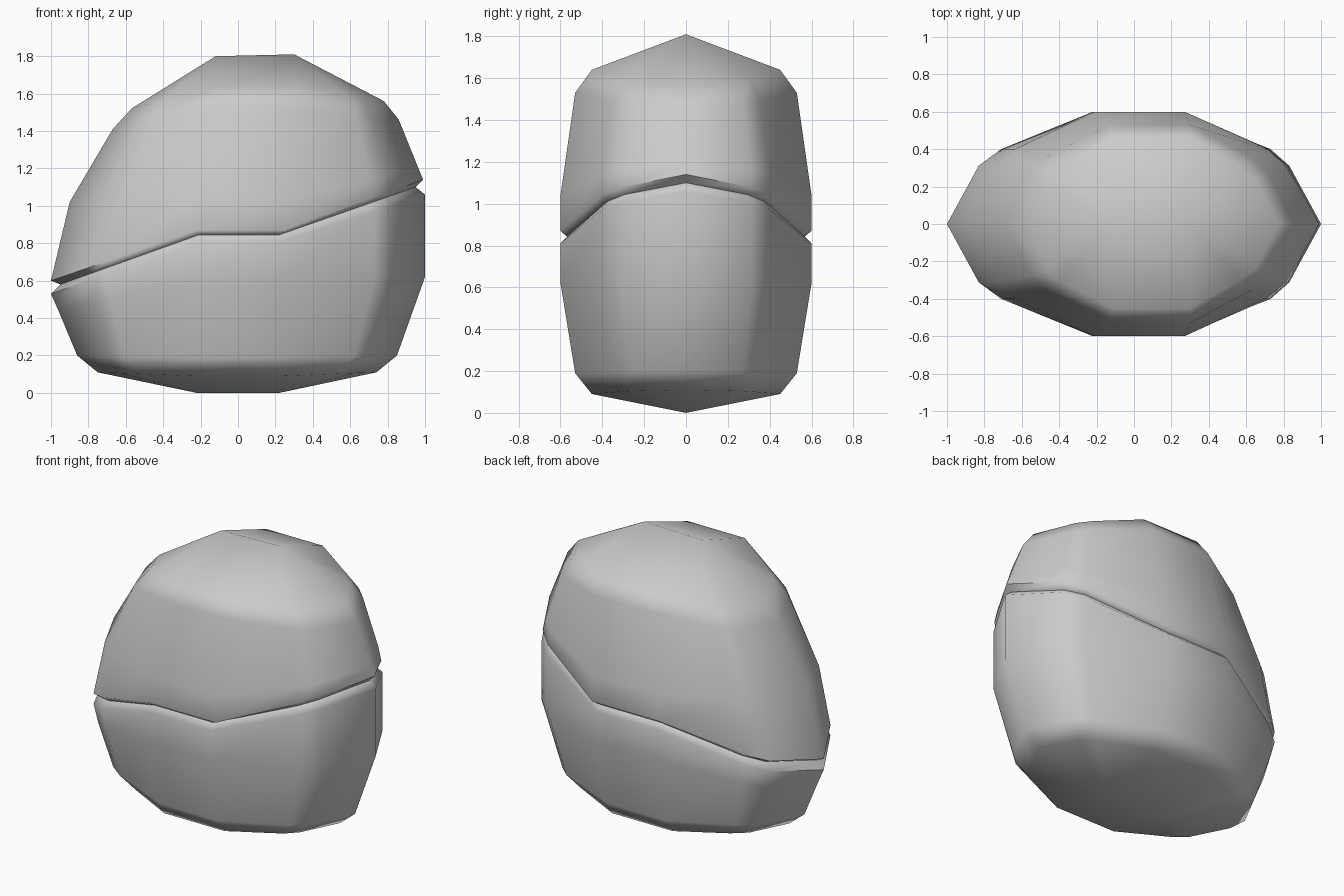
import bpy, bmesh

if "Cube" in bpy.data.objects:
    bpy.data.objects.remove(bpy.data.objects["Cube"])

# Rings from bottom to top:
# (left x, mid-left x, mid-right x, right x, half depth, left z, middle z, right z)
RINGS = [
    (-0.75, -0.22, 0.22, 0.74, 0.45, 0.11, 0.09, 0.11),   # bottom chamfer
    (-0.86, -0.22, 0.22, 0.85, 0.53, 0.20, 0.19, 0.20),
    (-0.96, -0.22, 0.23, 1.00, 0.60, 0.44, 0.62, 0.62),   # belly
    (-1.00, -0.22, 0.23, 1.00, 0.60, 0.53, 0.81, 1.06),   # lower lip of the crack
    (-0.95, -0.21, 0.22, 0.95, 0.565, 0.58, 0.845, 1.10), # crack floor
    (-1.00, -0.22, 0.26, 0.99, 0.60, 0.60, 0.87, 1.14),   # upper lip of the crack
    (-0.90, -0.21, 0.27, 0.965, 0.60, 1.02, 1.04, 1.20),
    (-0.67, -0.13, 0.30, 0.86, 0.53, 1.41, 1.53, 1.46),   # top chamfer
    (-0.57, -0.11, 0.30, 0.78, 0.45, 1.52, 1.64, 1.56),
]
BOTTOM_RIDGE = [(-0.22, 0, 0), (0.22, 0, 0)]
TOP_RIDGE = [(-0.12, 0, 1.80), (0.30, 0, 1.81)]


def ring_points(xl, ml, mr, xr, d, zl, zm, zr):
    """Eight points along the front half, then mirrored to the back."""
    def height(x):
        if x < ml:
            return zm + (zl - zm) * (x - ml) / (xl - ml)
        if x > mr:
            return zm + (zr - zm) * (x - mr) / (xr - mr)
        return zm
    half = [(xl, 0), (xl * .83, .52 * d), (xl * .71, .667 * d), (ml, d),
            (mr, d), (xr * .73, .667 * d), (xr * .83, .52 * d), (xr, 0)]
    loop = [(x, -y) for x, y in half] + half[-2:0:-1]
    return [(x, y, height(x)) for x, y in loop]


bm = bmesh.new()
loops = [[bm.verts.new(p) for p in ring_points(*r)] for r in RINGS]

# Side walls
for a, b in zip(loops, loops[1:]):
    for i in range(14):
        j = (i + 1) % 14
        bm.faces.new((a[i], a[j], b[j], b[i]))

# Ridged caps at the bottom and the top
for ring, ridge in ((loops[0], BOTTOM_RIDGE), (loops[-1], TOP_RIDGE)):
    left, right = [bm.verts.new(p) for p in ridge]
    for s in (1, -1):
        v = [ring[(s * i) % 14] for i in range(8)]
        bm.faces.new((left, right, v[4], v[3]))
        for end, ids in ((left, (0, 1, 2, 3)), (right, (4, 5, 6, 7))):
            a, b, c, d = [v[i] for i in ids]
            if end is left:
                bm.faces.new((end, a, b))
                bm.faces.new((end, b, c, d))
            else:
                bm.faces.new((end, a, b, c))
                bm.faces.new((end, c, d))

bmesh.ops.recalc_face_normals(bm, faces=bm.faces)
mesh = bpy.data.meshes.new("cracked_boulder")
bm.to_mesh(mesh)
bm.free()
rock = bpy.data.objects.new("cracked_boulder", mesh)
bpy.context.collection.objects.link(rock)

# Soft shading that keeps the broad facets flat
bpy.context.view_layer.objects.active = rock
rock.select_set(True)
bpy.ops.object.shade_smooth_by_angle(angle=1.05)
rock.modifiers.new("weighted_normals", 'WEIGHTED_NORMAL').keep_sharp = True
